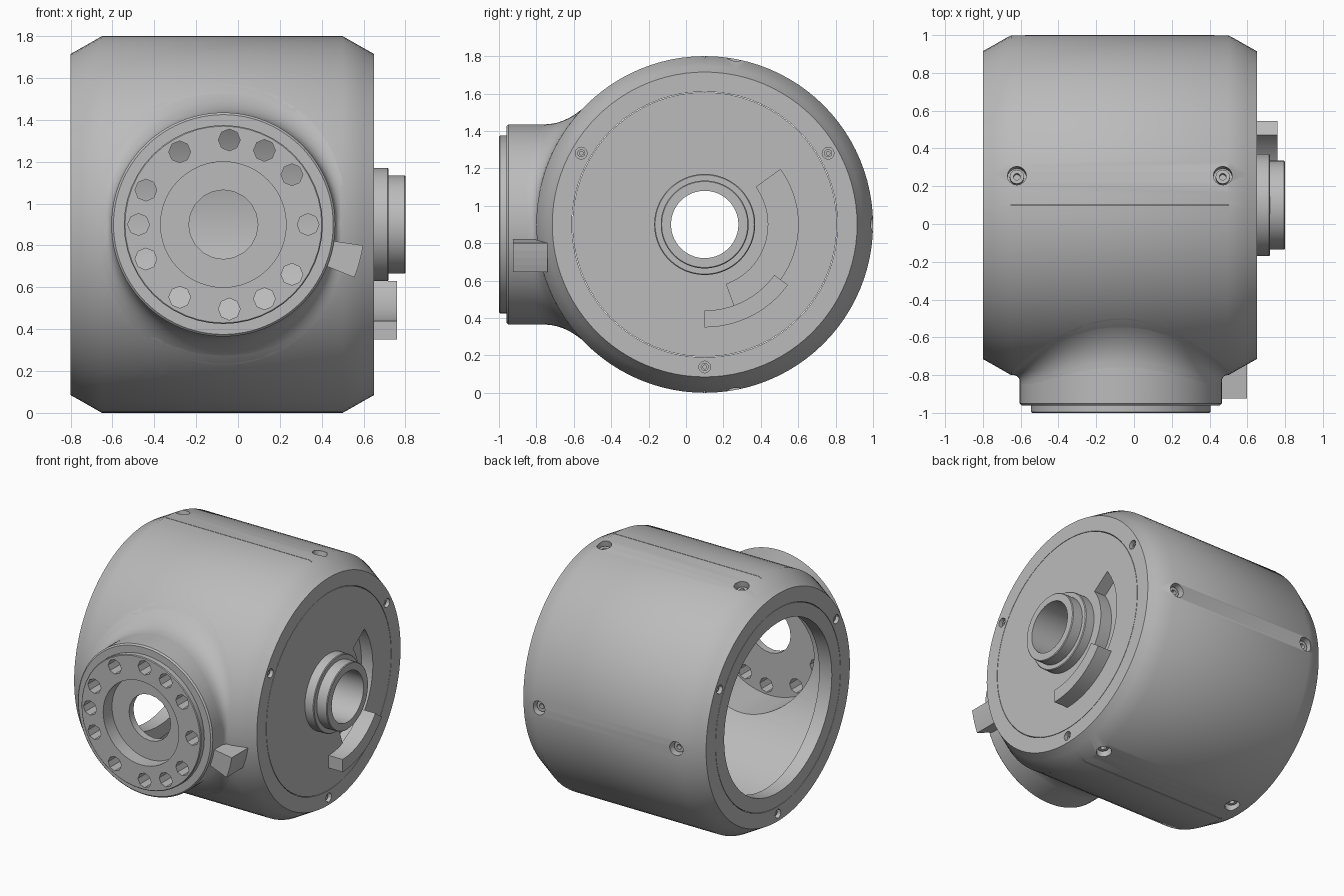
import bpy, bmesh
from math import cos, sin, pi, radians, sqrt
from mathutils import Matrix

if "Cube" in bpy.data.objects:
    bpy.data.objects.remove(bpy.data.objects["Cube"], do_unlink=True)

grey = bpy.data.materials.new("machined_grey")
grey.use_nodes = True
grey.diffuse_color = (0.5, 0.5, 0.5, 1)
grey.node_tree.nodes["Principled BSDF"].inputs["Base Color"].default_value = (0.5, 0.5, 0.5, 1)

CY, CZ, BX = 0.1, 0.9, -0.07          # drum axis (y, z) and boss axis x
DRUM = Matrix(((0, 0, 1, 0), (1, 0, 0, CY), (0, 1, 0, CZ), (0, 0, 0, 1)))
BOSS = Matrix(((1, 0, 0, BX), (0, 0, 1, 0), (0, 1, 0, CZ), (0, 0, 0, 1)))


def radial(x, angle):
    """Frame on the drum axis whose local z points outwards at an angle."""
    return Matrix.Translation((x, CY, CZ)) @ Matrix.Rotation(angle - pi / 2, 4, 'X')


def finish(name, bm, frame):
    bm.transform(frame)
    bmesh.ops.recalc_face_normals(bm, faces=bm.faces)
    mesh = bpy.data.meshes.new(name)
    bm.to_mesh(mesh)
    bm.free()
    mesh.materials.append(grey)
    ob = bpy.data.objects.new(name, mesh)
    bpy.context.collection.objects.link(ob)
    return ob


def lathe(name, profile, frame, sides=96, hollow=True, centre=(0, 0)):
    """Turn (radius, position) points; hollow closes the loop, solid caps the ends."""
    bm = bmesh.new()
    rings = []
    for r, t in profile:
        rings.append([bm.verts.new((centre[0] + r * cos(2 * pi * i / sides),
                                    centre[1] + r * sin(2 * pi * i / sides), t))
                      for i in range(sides)])
    pairs = list(zip(rings, rings[1:]))
    if hollow:
        pairs.append((rings[-1], rings[0]))
    else:
        bm.faces.new(rings[0])
        bm.faces.new(rings[-1])
    for a, b in pairs:
        for i in range(sides):
            j = (i + 1) % sides
            bm.faces.new((a[i], a[j], b[j], b[i]))
    return finish(name, bm, frame)


def rod(name, r, t0, t1, frame, sides=16, centre=(0, 0)):
    return lathe(name, [(r, t0), (r, t1)], frame, sides, False, centre)


def sector(name, r0, r1, t0, t1, a0, a1, frame, steps=16):
    """Solid arc block between two radii and two angles (degrees)."""
    bm = bmesh.new()
    rows = []
    for i in range(steps + 1):
        a = radians(a0 + (a1 - a0) * i / steps)
        rows.append([bm.verts.new((r * cos(a), r * sin(a), t))
                     for r, t in ((r0, t0), (r1, t0), (r1, t1), (r0, t1))])
    bm.faces.new(rows[0])
    bm.faces.new(rows[-1])
    for a, b in zip(rows, rows[1:]):
        for k in range(4):
            m = (k + 1) % 4
            bm.faces.new((a[k], a[m], b[m], b[k]))
    return finish(name, bm, frame)


def combine(target, tool, operation='DIFFERENCE'):
    mod = target.modifiers.new("bool", 'BOOLEAN')
    mod.operation, mod.solver, mod.object = operation, 'EXACT', tool
    bpy.context.view_layer.objects.active = target
    bpy.ops.object.modifier_apply(modifier=mod.name)
    bpy.data.objects.remove(tool, do_unlink=True)


def smooth(ob):
    bpy.ops.object.select_all(action='DESELECT')
    ob.select_set(True)
    bpy.context.view_layer.objects.active = ob
    bpy.ops.object.shade_smooth_by_angle(angle=radians(30))


# Drum housing joined to the front boss, then bored out
housing = lathe("drum_housing", [(0.843, -0.75), (0.9, -0.65), (0.9, 0.5), (0.843, 0.6)],
                DRUM, hollow=False)
combine(housing, lathe("boss", [(0.525, -0.96), (0.535, -0.95), (0.535, -0.3)],
                       BOSS, hollow=False), 'UNION')
combine(housing, rod("drum_bore", 0.78, -0.9, 0.8, DRUM, 96))
combine(housing, rod("boss_bore", 0.47, -1.1, -0.3, BOSS, 64))

# Shallow seam where the two housing halves meet
for a in (90, -90):
    combine(housing, sector("seam", 0.89, 0.95, -0.8, 0.7, a - 0.12, a + 0.12, DRUM, 1))

# Recessed radial screws in the rear half
for a in (80, 0, -80):
    for x in (-0.62, 0.47):
        frame = radial(x, radians(a))
        combine(housing, rod("recess", 0.05, 0.83, 1, frame))
        smooth(lathe("housing_screw", [(0.018, 0.83), (0.038, 0.825), (0.038, 0.865),
                                       (0.018, 0.865)], frame, 12))
smooth(housing)


# Flared blend between boss and drum
def drum_front(x, z):
    r = 0.9 - max(0, abs(x + 0.075) - 0.575) * 0.567
    return CY - sqrt(max(0, r * r - z * z))


bm = bmesh.new()
cols = []
for i in range(96):
    a = 2 * pi * i / 96
    size = 0.035 + 0.1 * abs(sin(a))
    r0, r1 = 0.535, 0.535 + size
    y_corner = drum_front(BX + r0 * cos(a), r0 * sin(a))
    y_end = drum_front(BX + r1 * cos(a), r1 * sin(a))
    col = []
    for k in range(9):
        t = k / 8
        p, q, s = (1 - t) ** 2, 2 * t * (1 - t), t * t
        r = (p + q) * r0 + s * r1
        y = p * (y_corner - size) + q * y_corner + s * y_end
        col.append(bm.verts.new((r * cos(a), r * sin(a), y)))
    cols.append(col)
for i in range(96):
    a, b = cols[i], cols[(i + 1) % 96]
    for k in range(8):
        bm.faces.new((a[k], b[k], b[k + 1], a[k + 1]))
smooth(finish("boss_fillet", bm, BOSS))

# Front flange with recess, centre hole and bolt circle
flange = lathe("front_flange", [(0.3, -0.9), (0.3, -1), (0.47, -1), (0.475, -0.995),
                                (0.475, -0.85), (0.25, -0.85)], BOSS, 48)
web = lathe("flange_web", [(0.165, -0.85), (0.165, -0.9), (0.31, -0.9), (0.31, -0.85)], BOSS, 20)
for a in (0, 36, 61, 86, 121, 156, 180, 204, 239, 274, 299, 324):
    spot = (0.405 * cos(radians(a)), 0.405 * sin(radians(a)))
    combine(flange, rod("bolt_hole", 0.052, -1.1, -0.7, BOSS, 8, spot))
smooth(flange)
smooth(web)

# Stop lug beside the boss
sector("stop_lug", 0.5, 0.675, -0.925, -0.74, -22, -8.5, BOSS, 4)

# End cap rings, each with three screw holes
for name, face, seam in (("left_cap_ring", 0.65, 0.6), ("right_cap_ring", -0.8, -0.75)):
    ring = lathe(name, [(0.71, seam), (0.843, seam), (0.815, face), (0.71, face)], DRUM)
    for a in (30, 150, 270):
        spot = (0.762 * cos(radians(a)), 0.762 * sin(radians(a)))
        lo, hi = sorted((face - (face - seam) * 0.8, face + (face - seam)))
        combine(ring, rod("hole", 0.032, lo, hi, DRUM, 12, spot))
        lo, hi = sorted((seam, face - (face - seam) * 0.4))
        smooth(lathe("cap_screw", [(0.01, lo), (0.022, lo), (0.022, hi), (0.01, hi)],
                     DRUM, 10, True, spot))
    smooth(ring)

# Open retainer on the right side
smooth(lathe("right_retainer", [(0.61, -0.7), (0.707, -0.7), (0.707, -0.8), (0.61, -0.8)], DRUM))

# Left cover plate with hub, blind arc slot and arc block
plate = lathe("left_cover", [(0.18, 0.5), (0.707, 0.5), (0.707, 0.65), (0.27, 0.65),
                             (0.27, 0.715), (0.265, 0.72), (0.235, 0.72), (0.235, 0.795),
                             (0.23, 0.8), (0.18, 0.8)], DRUM)
combine(plate, sector("slot", 0.34, 0.5, 0.56, 0.7, -70, 36, DRUM, 24))
smooth(plate)
smooth(sector("arc_block", 0.46, 0.55, 0.64, 0.76, -90, -36, DRUM))
